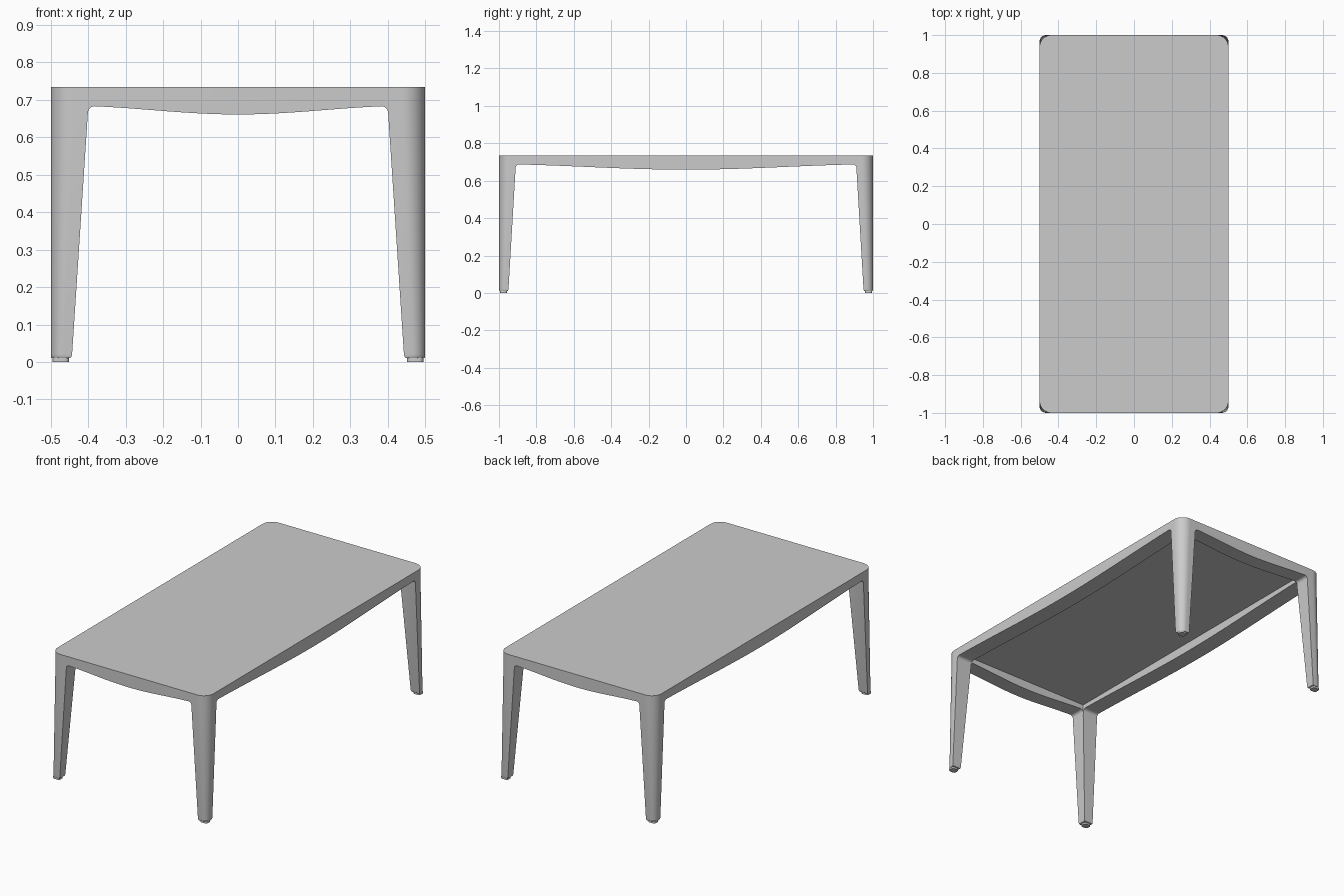
import bpy, bmesh, math

if "Cube" in bpy.data.objects:
    bpy.data.objects.remove(bpy.data.objects["Cube"])

HX, HY, TOP = 0.5, 1.0, 0.735


def rounded_rect(hx, hy, r, seg=12, cx=0, cy=0):
    """Counter-clockwise rounded rectangle outline."""
    pts = []
    for i, (sx, sy) in enumerate([(1, 1), (-1, 1), (-1, -1), (1, -1)]):
        for k in range(seg + 1):
            a = math.pi / 2 * (i + k / seg)
            pts.append((cx + sx * (hx - r) + r * math.cos(a),
                        cy + sy * (hy - r) + r * math.sin(a)))
    return pts


def loft(name, rings):
    """Closed solid through rings of 3D points with equal counts."""
    bm = bmesh.new()
    loops = [[bm.verts.new(p) for p in ring] for ring in rings]
    n = len(loops[0])
    for a, b in zip(loops, loops[1:]):
        for i in range(n):
            j = (i + 1) % n
            bm.faces.new((a[i], a[j], b[j], b[i]))
    bm.faces.new(loops[0][::-1])
    bm.faces.new(loops[-1])
    bmesh.ops.recalc_face_normals(bm, faces=bm.faces)
    me = bpy.data.meshes.new(name)
    bm.to_mesh(me)
    bm.free()
    ob = bpy.data.objects.new(name, me)
    bpy.context.collection.objects.link(ob)
    return ob


def opening(half_top, half_foot, z_end, z_mid):
    """Outline of the space between two legs, under the bowed apron."""
    r = 0.018
    right = [(half_foot + 0.006, -0.05), (half_foot + 0.006, 0.01),
             (half_foot + 0.002, 0.013), (half_foot, 0.022)]
    # leg edge runs up into a rounded corner
    for k in range(9):
        a = math.pi / 2 * k / 8
        right.append((half_top - r + r * math.cos(a), z_end - r + r * math.sin(a)))
    # bowed lower edge of the apron
    x0 = half_top - r
    for k in range(1, 13):
        t = 1 - k / 12
        bow = (1 - math.cos(math.pi * t)) / 2 * 0.6 + t * t * 0.4
        right.append((x0 * t, z_mid + (z_end - z_mid) * bow))
    return right + [(-x, z) for x, z in right[-2::-1]]


def cut(target, cutter):
    cutter.hide_render = True
    mod = target.modifiers.new("cut", 'BOOLEAN')
    mod.operation = 'DIFFERENCE'
    mod.solver = 'EXACT'
    mod.object = cutter
    bpy.context.view_layer.objects.active = target
    bpy.ops.object.modifier_apply(modifier=mod.name)
    bpy.data.objects.remove(cutter, do_unlink=True)


def smooth(ob):
    bpy.ops.object.select_all(action='DESELECT')
    ob.select_set(True)
    bpy.context.view_layer.objects.active = ob
    bpy.ops.object.shade_smooth_by_angle(angle=math.radians(30))


# Table body: block whose corner radius tightens towards the floor
levels = [(0.01, 0.003, 0.032), (0.013, 0.001, 0.034), (0.02, 0, 0.035),
          (0.68, 0, 0.062), (TOP, 0, 0.062)]
table = loft("table_body", [[(x, y, z) for x, y in rounded_rect(HX - i, HY - i, r)]
                            for z, i, r in levels])

# Front and side openings leave four tapered legs and bowed aprons
front = opening(0.401, 0.443, 0.683, 0.661)
side = opening(0.911, 0.949, 0.687, 0.659)
cut(table, loft("front_opening", [[(x, y, z) for x, z in front] for y in (-1.2, 1.2)]))
cut(table, loft("side_opening", [[(x, y, z) for y, z in side] for x in (-0.7, 0.7)]))

# Hollow under the top, inside the aprons
px, py = 0.402, 0.912
cut(table, loft("underside_pocket", [[(px, py, z), (-px, py, z), (-px, -py, z), (px, -py, z)]
                                     for z in (0.65, 0.712)]))
smooth(table)

# Small inset foot pads
for sx, nx in ((-1, "left"), (1, "right")):
    for sy, ny in ((-1, "front"), (1, "back")):
        ring = rounded_rect(0.022, 0.019, 0.012, 6, sx * 0.473, sy * 0.975)
        smooth(loft(f"{ny}_{nx}_foot_pad", [[(x, y, z) for x, y in ring] for z in (0, 0.012)]))
